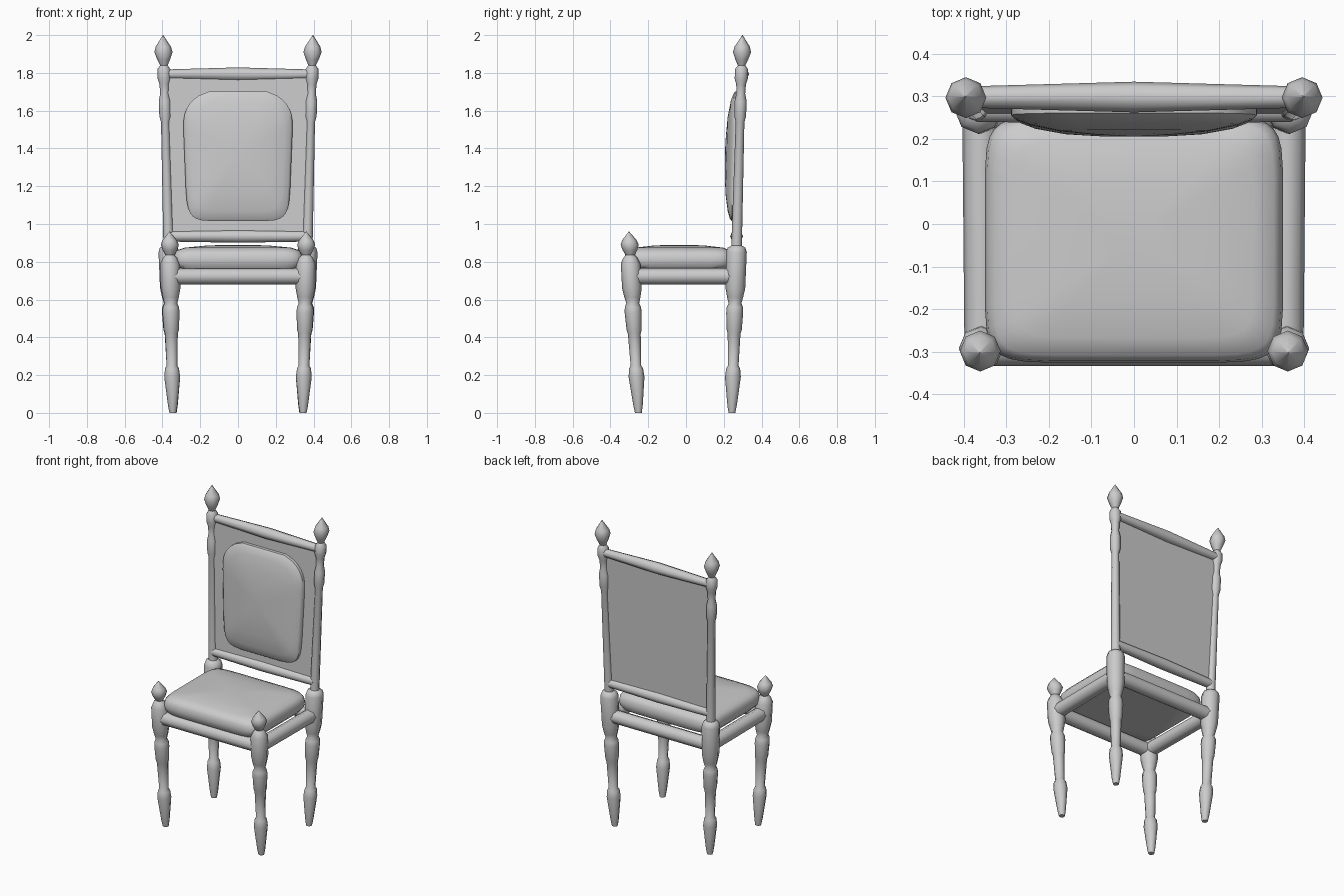
import bpy
from math import cos, sin, pi, copysign
from mathutils import Vector

if "Cube" in bpy.data.objects:
    bpy.data.objects.remove(bpy.data.objects["Cube"], do_unlink=True)

grey = bpy.data.materials.new("plain grey")
grey.use_nodes = True
grey.diffuse_color = (0.6, 0.6, 0.6, 1)
grey.node_tree.nodes["Principled BSDF"].inputs["Base Color"].default_value = (0.6, 0.6, 0.6, 1)


def loft(name, rings, smooth=50):
    """Skin a list of equal-length point rings and cap both ends."""
    n = len(rings[0])
    verts = [p for ring in rings for p in ring]
    faces = [(k * n + i, k * n + (i + 1) % n, (k + 1) * n + (i + 1) % n, (k + 1) * n + i)
             for k in range(len(rings) - 1) for i in range(n)]
    faces += [tuple(reversed(range(n))), tuple(range(len(verts) - n, len(verts)))]
    mesh = bpy.data.meshes.new(name)
    mesh.from_pydata(verts, [], faces)
    mesh.materials.append(grey)
    obj = bpy.data.objects.new(name, mesh)
    bpy.context.collection.objects.link(obj)
    bpy.ops.object.select_all(action="DESELECT")
    obj.select_set(True)
    bpy.context.view_layer.objects.active = obj
    bpy.ops.object.mode_set(mode="EDIT")
    bpy.ops.mesh.select_all(action="SELECT")
    bpy.ops.mesh.normals_make_consistent(inside=False)
    bpy.ops.object.mode_set(mode="OBJECT")
    bpy.ops.object.shade_smooth_by_angle(angle=smooth * pi / 180)
    return obj


def turned(name, foot, slope, profile):
    """Eight-sided turned post whose centre leans with height."""
    rings = []
    for z, r in profile:
        cx, cy = foot[0] + slope[0] * z, foot[1] + slope[1] * z
        rings.append([(cx + r * cos(a * pi / 4), cy + r * sin(a * pi / 4), z) for a in range(8)])
    return loft(name, rings)


def rail(name, a, b, r_end, r_mid):
    """Round bar between two points, slightly fuller in the middle."""
    a, b = Vector(a), Vector(b)
    side = (b - a).normalized().cross(Vector((0, 0, 1)))
    rings = []
    for t, r in ((0, r_end), (0.5, r_mid), (1, r_end)):
        c = a.lerp(b, t)
        rings.append([c + r * (side * cos(k * pi / 4) + Vector((0, 0, sin(k * pi / 4)))) for k in range(8)])
    return loft(name, rings)


def outline(power, count=32):
    """Unit rounded square."""
    pts = []
    for i in range(count):
        a = 2 * pi * (i + 0.5) / count
        pts.append(tuple(copysign(abs(f) ** (2 / power), f) for f in (cos(a), sin(a))))
    return pts


# Legs, with the back pair continuing up as posts
lower = [(0, 0.018), (0.04, 0.025), (0.19, 0.042), (0.235, 0.037), (0.25, 0.028), (0.42, 0.034),
         (0.44, 0.04), (0.53, 0.045), (0.56, 0.043), (0.58, 0.034), (0.61, 0.042), (0.66, 0.052)]
front_top = [(0.79, 0.052), (0.82, 0.038), (0.835, 0.024), (0.86, 0.038), (0.89, 0.048),
             (0.915, 0.038), (0.96, 0.001)]
back_top = [(0.85, 0.055), (0.875, 0.047), (0.885, 0.028), (1.54, 0.023), (1.57, 0.031), (1.65, 0.032),
            (1.69, 0.023), (1.74, 0.026), (1.77, 0.035), (1.82, 0.034), (1.84, 0.02), (1.87, 0.034),
            (1.91, 0.048), (1.94, 0.04), (2.0, 0.001)]
FRONT, FRONT_SLOPE = (0.345, -0.252), (0.018, -0.052)
BACK, BACK_SLOPE = (0.343, 0.243), (0.027, 0.028)
for s, label in ((1, "left"), (-1, "right")):
    turned("front_leg_" + label, (s * FRONT[0], FRONT[1]), (s * FRONT_SLOPE[0], FRONT_SLOPE[1]),
           lower + front_top)
    turned("back_leg_" + label, (s * BACK[0], BACK[1]), (s * BACK_SLOPE[0], BACK_SLOPE[1]),
           lower + back_top)
    rail("side_seat_rail_" + label, (s * 0.355, -0.29, 0.723), (s * 0.36, 0.262, 0.723), 0.043, 0.043)

# Seat rails and backrest rails
rail("front_seat_rail", (-0.355, -0.29, 0.723), (0.355, -0.29, 0.723), 0.043, 0.043)
rail("back_seat_rail", (-0.36, 0.262, 0.723), (0.36, 0.262, 0.723), 0.043, 0.043)
rail("lower_back_rail", (-0.37, 0.268, 0.935), (0.37, 0.268, 0.935), 0.028, 0.034)
rail("upper_back_rail", (-0.39, 0.298, 1.793), (0.39, 0.298, 1.793), 0.025, 0.036)

# Padded seat
seat_rings = [(0.765, 0.94), (0.785, 0.985), (0.81, 1.0), (0.84, 0.985), (0.86, 0.94),
              (0.875, 0.8), (0.885, 0.5), (0.89, 0.2)]
loft("seat_cushion", [[(0.35 * s * x, -0.036 + 0.29 * s * y, z) for x, y in outline(8)]
                      for z, s in seat_rings])

# Flat back panel, leaning with the posts
panel = []
for z, half in ((0.93, 0.37), (1.79, 0.388)):
    y = BACK[1] + BACK_SLOPE[1] * z
    panel.append([(-half, y - 0.01, z), (half, y - 0.01, z), (half, y + 0.006, z), (-half, y + 0.006, z)])
loft("back_panel", panel, 30)


# Back cushion, wider and rounder at the top
def cushion_ring(scale, depth):
    ring = []
    for x, v in outline(7):
        arch = 0.09 * max(v, 0) * abs(x) ** 3
        z = 1.365 + scale * (0.35 * v - arch)
        half = 0.283 + 0.012 * v
        ring.append((scale * half * x, BACK[1] + BACK_SLOPE[1] * z - depth, z))
    return ring


loft("back_cushion", [cushion_ring(s, d) for s, d in
                      ((1, 0), (1, 0.03), (0.96, 0.04), (0.85, 0.052), (0.6, 0.066), (0.3, 0.073), (0.1, 0.075))])
